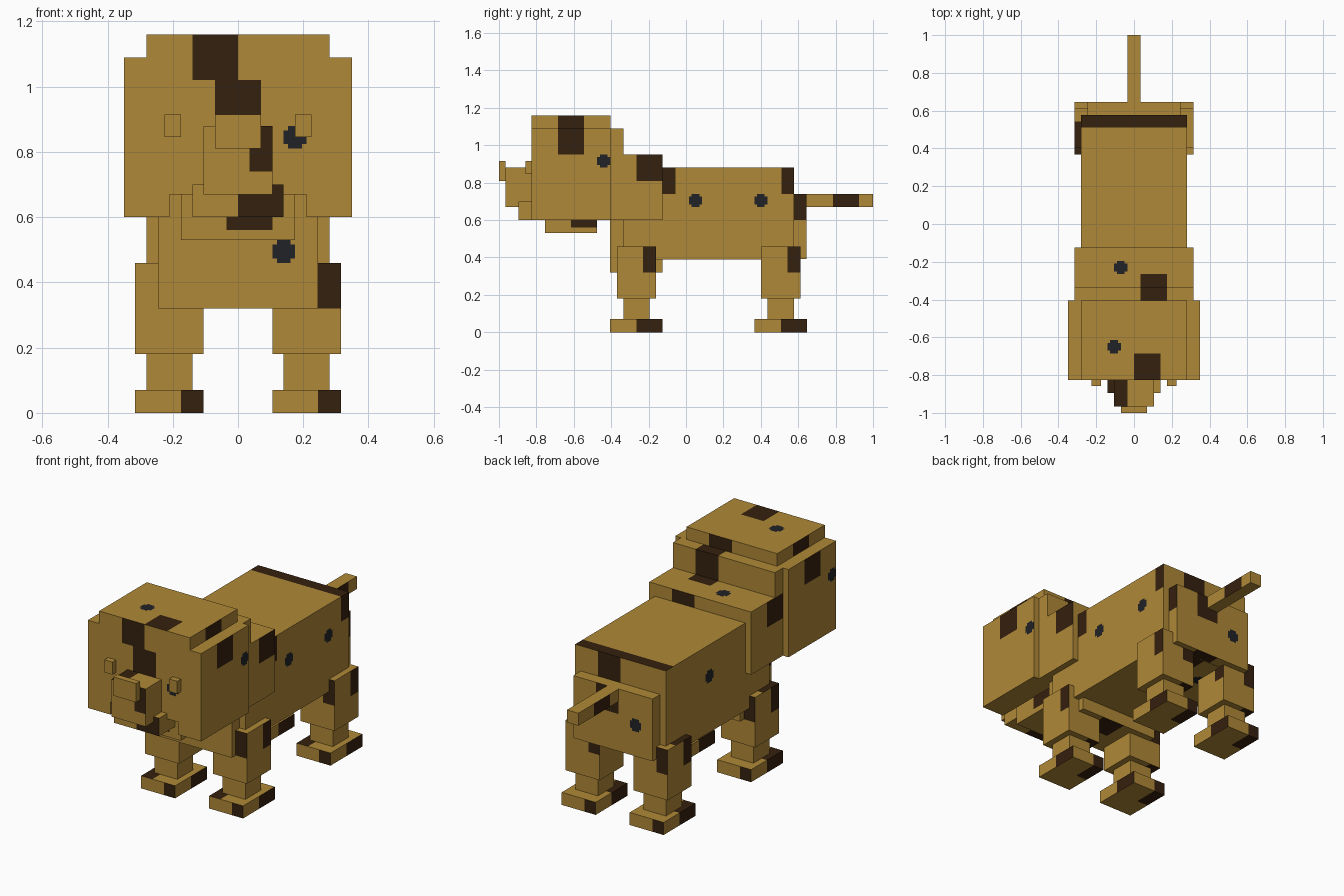
import bpy, bmesh
from mathutils import Vector

if "Cube" in bpy.data.objects:
    bpy.data.objects.remove(bpy.data.objects["Cube"])

# Flat colours
COLOURS = [("tan_fur", (0.429, 0.246, 0.038, 1)),
           ("dark_brown_patch", (0.036, 0.015, 0.0044, 1)),
           ("black_spot", (0.015, 0.016, 0.019, 1))]
MATS = []
for label, rgba in COLOURS:
    m = bpy.data.materials.new(label)
    m.diffuse_color = rgba
    m.use_nodes = True
    m.node_tree.nodes["Principled BSDF"].inputs["Base Color"].default_value = m.diffuse_color
    MATS.append(m)

X, Y, Z = Vector((1, 0, 0)), Vector((0, 1, 0)), Vector((0, 0, 1))

# Markings on every block side, measured from its upper left corner:
# (material, u0, u1, v0, v1)
PATCH = (1, 0.14, 0.28, 0.0, 0.14)
SPOT = (2, 0.35, 0.42, 0.14, 0.21)
NOTCH = 0.014  # stepped corner of a round spot


def cuts(length, marks, i):
    """Cut positions along one side so that the markings get their own faces."""
    vals = {0.0, length}
    for m in marks:
        a, b = m[i], m[i + 1]
        vals |= {a, b}
        if m[0] == 2:
            vals |= {a + NOTCH, b - NOTCH}
    return sorted(v for v in vals if 0 <= v <= length)


def colour_at(u, v, marks):
    for mat, u0, u1, v0, v1 in marks:
        if u0 < u < u1 and v0 < v < v1:
            edge_u = min(u - u0, u1 - u) < NOTCH
            edge_v = min(v - v0, v1 - v) < NOTCH
            if mat == 2 and edge_u and edge_v:
                continue
            return mat
    return 0


def block(name, x, y, z, special=None):
    """Box with cut-in markings; special replaces the markings of a side."""
    (x0, x1), (y0, y1), (z0, z1) = x, y, z
    w, d, h = x1 - x0, y1 - y0, z1 - z0
    sides = {
        "right": ((x1, y0, z1), Y, -Z, d, h),
        "left": ((x0, y1, z1), -Y, -Z, d, h),
        "front": ((x0, y0, z1), X, -Z, w, h),
        "back": ((x1, y1, z1), -X, -Z, w, h),
        "top": ((x1, y0, z1), -X, Y, w, d),
        "bottom": ((x1, y1, z0), -X, -Y, w, d),
    }
    bm = bmesh.new()
    for side, (origin, du, dv, lu, lv) in sides.items():
        marks = (special or {}).get(side, [PATCH, SPOT])
        us, vs = cuts(lu, marks, 1), cuts(lv, marks, 3)
        o = Vector(origin)
        for a, b in zip(us, us[1:]):
            for c, e in zip(vs, vs[1:]):
                if b - a < 1e-5 or e - c < 1e-5:
                    continue
                f = bm.faces.new([bm.verts.new(o + du * s + dv * t)
                                  for s, t in ((a, c), (a, e), (b, e), (b, c))])
                f.material_index = colour_at((a + b) / 2, (c + e) / 2, marks)
    bmesh.ops.remove_doubles(bm, verts=bm.verts[:], dist=1e-5)
    mesh = bpy.data.meshes.new(name)
    bm.to_mesh(mesh)
    bm.free()
    for m in MATS:
        mesh.materials.append(m)
    ob = bpy.data.objects.new(name, mesh)
    bpy.context.scene.collection.objects.link(ob)
    return ob


# Torso
block("body", (-0.28, 0.28), (-0.335, 0.578), (0.39, 0.88), {
    "right": [PATCH, SPOT, (2, 0.70, 0.77, 0.14, 0.21), (1, 0.845, 1.0, 0, 0.14)],
    "left": [SPOT],
    "top": [PATCH, SPOT, (1, -1, 1, 0.845, 1.0)],
})
block("chest", (-0.245, 0.245), (-0.405, -0.125), (0.32, 0.67))
block("shoulders", (-0.315, 0.315), (-0.405, -0.125), (0.60, 0.95))
block("neck_collar", (-0.315, 0.315), (-0.405, -0.335), (0.95, 1.09))
block("rump", (-0.245, 0.245), (0.365, 0.645), (0.392, 0.74))
block("tail", (-0.035, 0.035), (0.645, 1.0), (0.67, 0.74))

# Head
HEAD_Y = (-0.825, -0.405)
block("head_crown", (-0.28, 0.28), HEAD_Y, (1.02, 1.16))
block("face", (-0.21, 0.21), HEAD_Y, (0.67, 1.02))
block("muzzle", (-0.105, 0.105), (-0.965, -0.825), (0.67, 0.88))
block("nose", (-0.07, 0.07), (-1.0, -0.965), (0.81, 0.915))
block("mouth", (-0.14, 0.14), (-0.895, -0.755), (0.60, 0.70))
block("lower_jaw", (-0.175, 0.175), (-0.755, -0.475), (0.53, 0.70))

# Paired parts
for side, s in (("right", 1), ("left", -1)):
    def span(a, b):
        return tuple(sorted((s * a, s * b)))

    block(f"{side}_cheek", span(0.21, 0.35), HEAD_Y, (0.60, 1.09))
    block(f"{side}_eye", span(0.175, 0.225), (-0.858, -0.825), (0.845, 0.915))
    for end, y in (("front", -0.265), ("back", 0.507)):
        block(f"{end}_{side}_upper_leg", span(0.105, 0.315),
              (y - 0.105, y + 0.105), (0.18, 0.46))
        block(f"{end}_{side}_lower_leg", span(0.14, 0.28),
              (y - 0.07, y + 0.07), (0.07, 0.18))
        block(f"{end}_{side}_foot", span(0.105, 0.315),
              (y - 0.14, y + 0.14), (0.0, 0.07))
